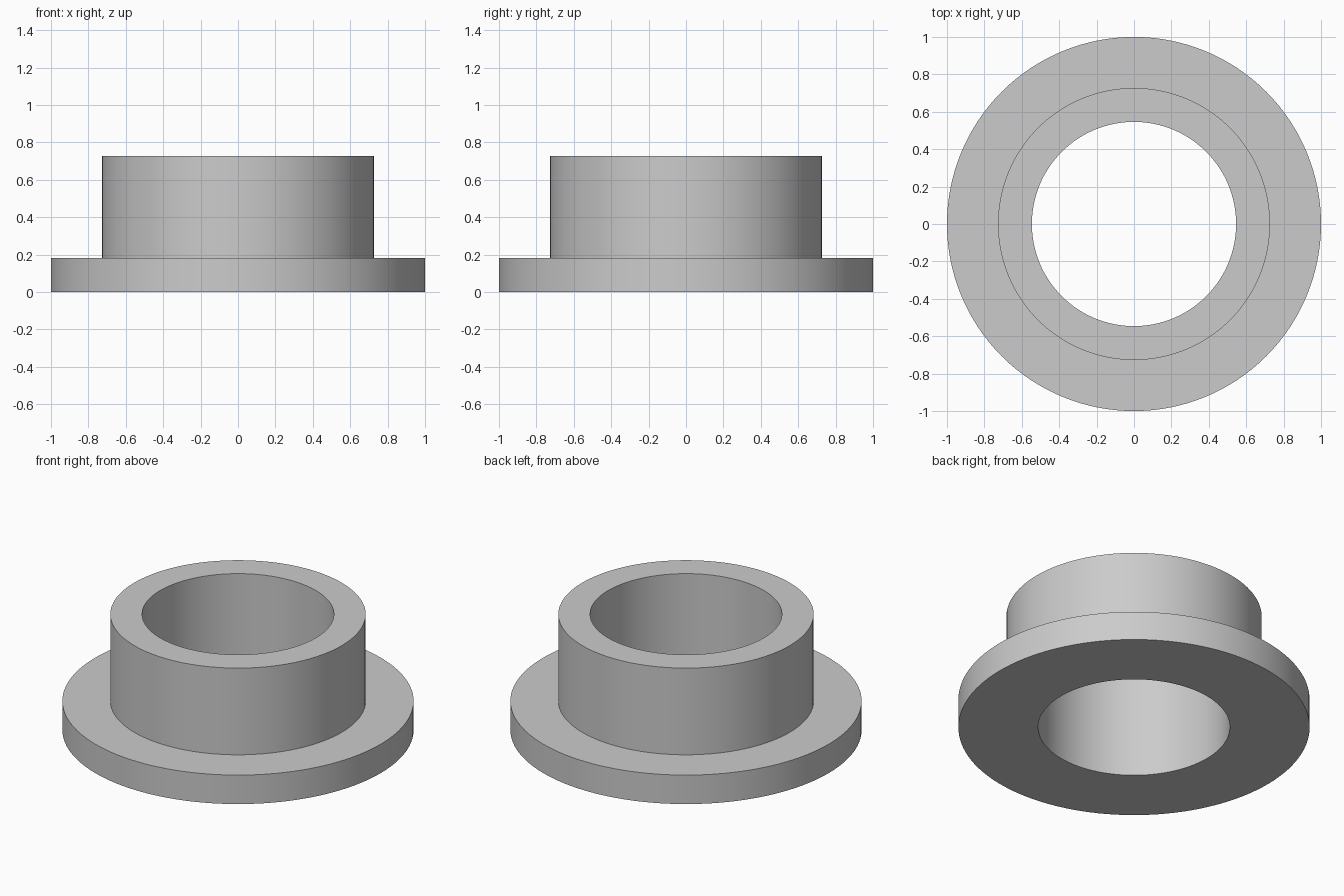
import bpy
import bmesh
from math import cos, sin, tau, radians

cube = bpy.data.objects.get("Cube")
if cube:
    bpy.data.objects.remove(cube, do_unlink=True)

SEGMENTS = 128
BORE, SLEEVE, FLANGE = 0.546, 0.727, 1.0      # radii
FLANGE_TOP, SLEEVE_TOP = 0.182, 0.727         # heights

# Plain grey material
grey = bpy.data.materials.new("plain grey")
grey.use_nodes = True
colour = (0.6, 0.6, 0.6, 1)
grey.diffuse_color = colour
shader = next(n for n in grey.node_tree.nodes if n.type == 'BSDF_PRINCIPLED')
shader.inputs["Base Color"].default_value = colour


def lathe(name, profile, material):
    """Revolve a closed counter-clockwise (radius, height) profile about z."""
    bm = bmesh.new()
    rings = []
    for i in range(SEGMENTS):
        a = tau * i / SEGMENTS
        rings.append([bm.verts.new((r * cos(a), r * sin(a), z)) for r, z in profile])
    for i, ring in enumerate(rings):
        following = rings[(i + 1) % SEGMENTS]
        for j in range(len(profile)):
            k = (j + 1) % len(profile)
            bm.faces.new((ring[j], following[j], following[k], ring[k]))
    bmesh.ops.recalc_face_normals(bm, faces=bm.faces)
    mesh = bpy.data.meshes.new(name)
    bm.to_mesh(mesh)
    bm.free()
    mesh.materials.append(material)
    obj = bpy.data.objects.new(name, mesh)
    bpy.context.collection.objects.link(obj)
    return obj


# Flanged sleeve with a through bore
bushing = lathe("flanged_bushing", [
    (BORE, 0), (FLANGE, 0), (FLANGE, FLANGE_TOP),
    (SLEEVE, FLANGE_TOP), (SLEEVE, SLEEVE_TOP), (BORE, SLEEVE_TOP),
], grey)

# Smooth round walls, crisp rims
bpy.ops.object.select_all(action='DESELECT')
bushing.select_set(True)
bpy.context.view_layer.objects.active = bushing
bpy.ops.object.shade_smooth_by_angle(angle=radians(30))
